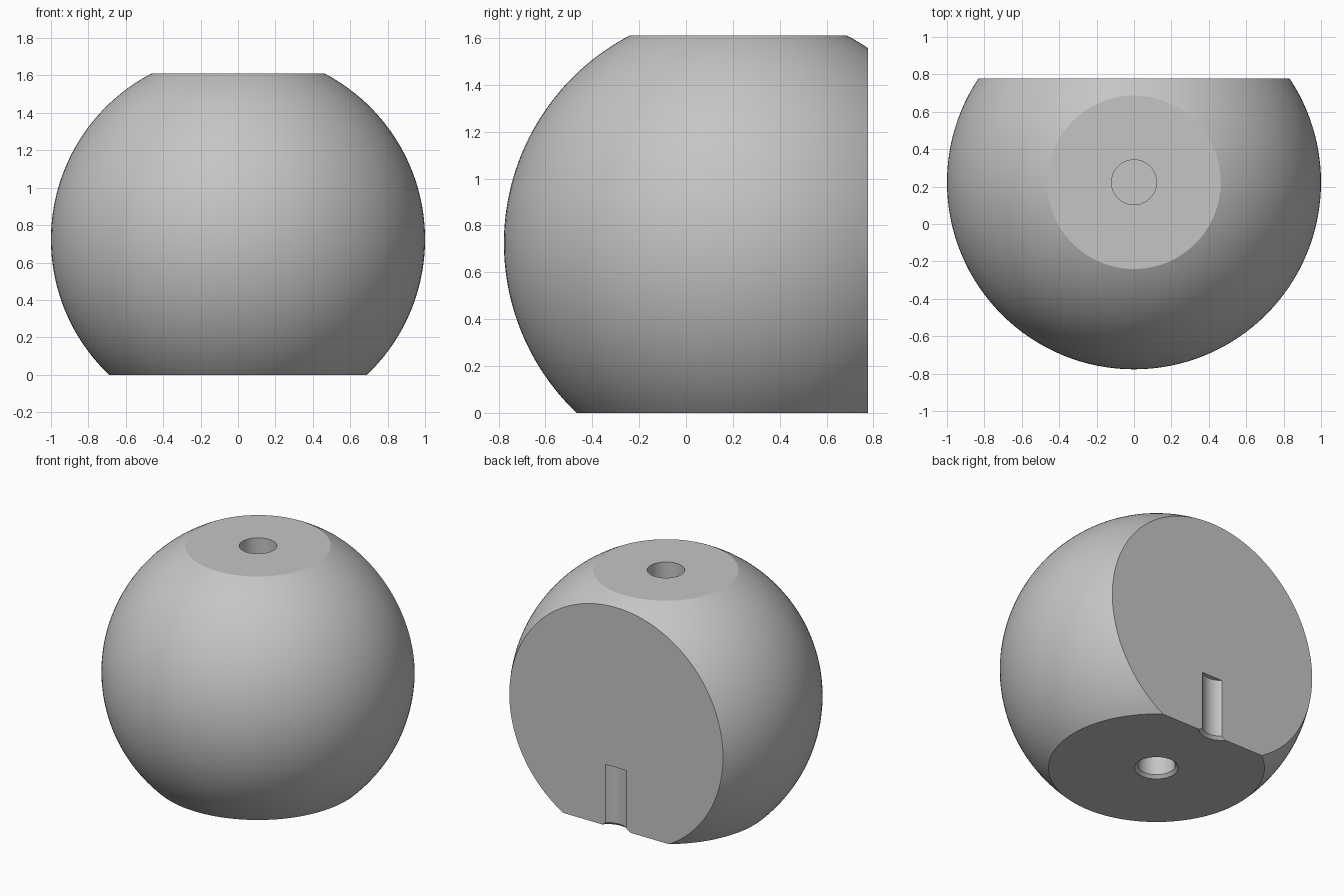
import bpy, bmesh
from math import cos, sin, asin, pi
from mathutils import Vector

cube = bpy.data.objects.get("Cube")
if cube:
    bpy.data.objects.remove(cube, do_unlink=True)

CENTRE_Y, CENTRE_Z = 0.223, 0.724    # centre of the ball
TOP_Z, BACK_Y = 1.61, 0.777          # flat top and flat back
HOLE_R, RIM_R, CHAMFER, DEPTH = 0.12, 0.14, 0.02, 0.43
SLOT_Y = 0.865                       # slot axis lies just behind the back face

grey = bpy.data.materials.new("plain grey")
grey.use_nodes = True
colour = (0.56, 0.56, 0.56, 1)
grey.diffuse_color = colour
grey.node_tree.nodes["Principled BSDF"].inputs["Base Color"].default_value = colour


def revolve(profile, y, steps):
    """Spin (radius, height) points into a closed solid about a vertical axis."""
    bm = bmesh.new()
    verts = [bm.verts.new((r, y, z)) for r, z in profile]
    edges = [bm.edges.new(pair) for pair in zip(verts, verts[1:])]
    bmesh.ops.spin(bm, geom=verts + edges, cent=(0, y, 0), axis=(0, 0, 1),
                   angle=2 * pi, steps=steps, use_duplicate=False)
    bmesh.ops.remove_doubles(bm, verts=bm.verts, dist=1e-5)
    bmesh.ops.recalc_face_normals(bm, faces=bm.faces)
    return bm


def make_object(name, bm):
    mesh = bpy.data.meshes.new(name)
    bm.to_mesh(mesh)
    bm.free()
    obj = bpy.data.objects.new(name, mesh)
    bpy.context.collection.objects.link(obj)
    mesh.materials.append(grey)
    return obj


# Ball with a chamfered hole below and a plain blind hole on top
low, high = asin(-CENTRE_Z), asin(TOP_Z - CENTRE_Z)
rings = 64
angles = [low + (high - low) * i / rings for i in range(rings + 1)]
profile = [(0, DEPTH), (HOLE_R, DEPTH), (HOLE_R, CHAMFER), (RIM_R, 0)]
profile += [(cos(a), CENTRE_Z + sin(a)) for a in angles]
profile += [(HOLE_R, TOP_Z), (HOLE_R, TOP_Z - DEPTH), (0, TOP_Z - DEPTH)]
bm = revolve(profile, CENTRE_Y, 128)

# Flat back
cut = bmesh.ops.bisect_plane(bm, geom=bm.verts[:] + bm.edges[:] + bm.faces[:],
                             plane_co=Vector((0, BACK_Y, 0)),
                             plane_no=Vector((0, 1, 0)), clear_outer=True)
rim = [e for e in cut["geom_cut"] if isinstance(e, bmesh.types.BMEdge)]
bmesh.ops.contextual_create(bm, geom=rim)
bmesh.ops.recalc_face_normals(bm, faces=bm.faces)
ball = make_object("ball_body", bm)

# Chamfered slot cut into the lower edge of the back
slot = [(0, -CHAMFER), (RIM_R + CHAMFER, -CHAMFER), (HOLE_R, CHAMFER),
        (HOLE_R, DEPTH), (0, DEPTH)]
cutter = make_object("slot_cutter", revolve(slot, SLOT_Y, 64))
cutter.hide_render = True
cutter.hide_set(True)
mod = ball.modifiers.new("back_slot", 'BOOLEAN')
mod.operation = 'DIFFERENCE'
mod.solver = 'EXACT'
mod.object = cutter

# Bake the cut, then smooth the round surfaces and keep the rims crisp
bpy.ops.object.select_all(action='DESELECT')
ball.select_set(True)
bpy.context.view_layer.objects.active = ball
bpy.ops.object.modifier_apply(modifier=mod.name)
bpy.data.objects.remove(cutter, do_unlink=True)
bpy.ops.object.shade_smooth_by_angle(angle=pi / 9)
